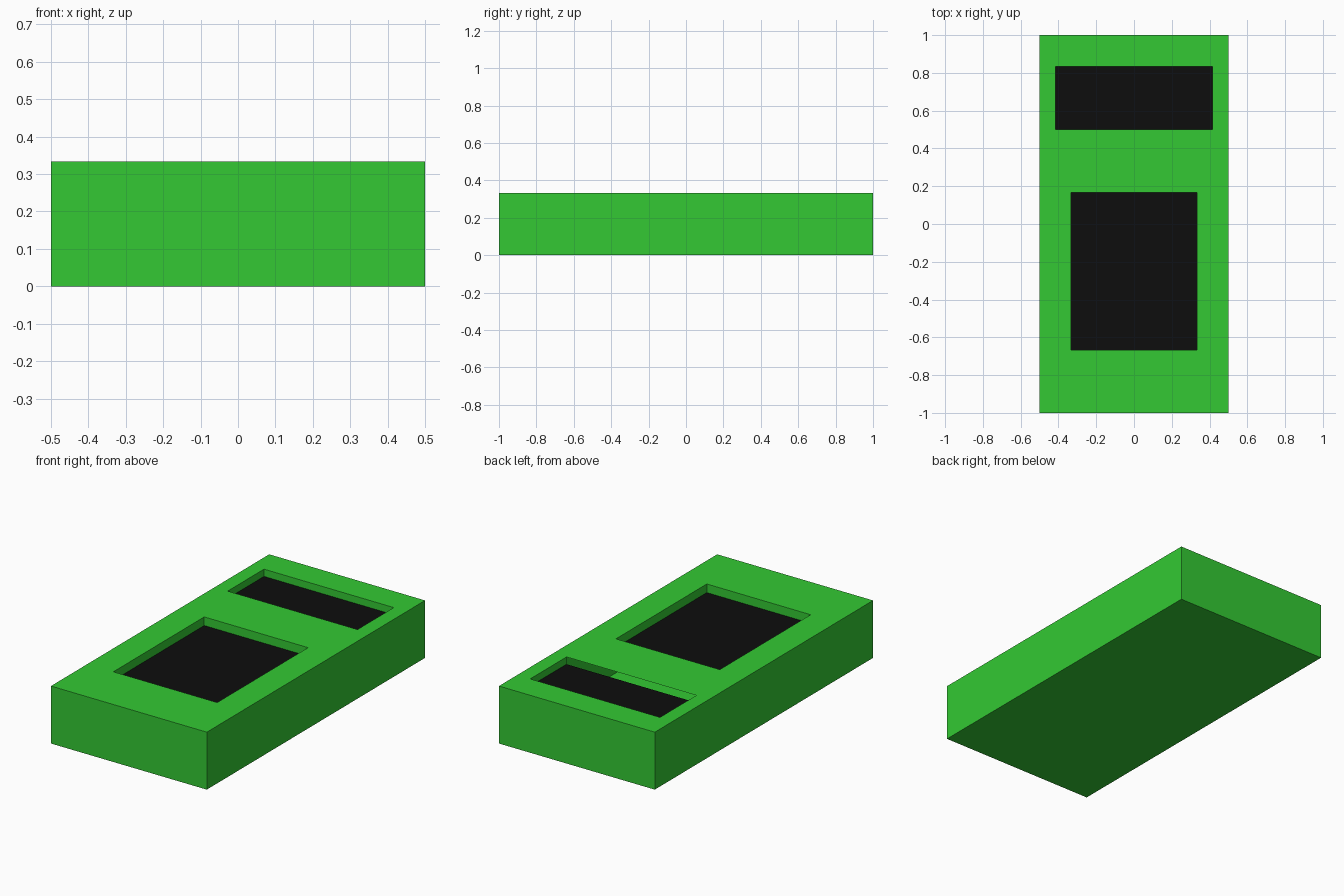
import bpy, bmesh

if "Cube" in bpy.data.objects:
    bpy.data.objects.remove(bpy.data.objects["Cube"])


def material(name, rgb):
    m = bpy.data.materials.new(name)
    m.diffuse_color = (*rgb, 1)
    m.use_nodes = True
    m.node_tree.nodes["Principled BSDF"].inputs["Base Color"].default_value = m.diffuse_color
    return m


def add_object(name, bm, mat):
    mesh = bpy.data.meshes.new(name)
    bm.to_mesh(mesh)
    bm.free()
    mesh.materials.append(mat)
    ob = bpy.data.objects.new(name, mesh)
    bpy.context.collection.objects.link(ob)
    return ob


def ring(bm, half_x, y0, y1, z):
    # counter-clockwise rectangle seen from above
    return [bm.verts.new(p) for p in ((-half_x, y0, z), (half_x, y0, z),
                                      (half_x, y1, z), (-half_x, y1, z))]


def walls(bm, low, high, inward=False, skip=()):
    for i in range(4):
        j = (i + 1) % 4
        if i in skip:
            continue
        q = [low[i], low[j], high[j], high[i]]
        bm.faces.new(q[::-1] if inward else q)


green = material("green", (0.033, 0.584, 0.033))
black = material("black", (0.004, 0.004, 0.004))

HEIGHT = 1 / 3
# name, half width, y start, y end, depth, open sides (the slot has no front wall)
POCKETS = [("screen", 1 / 3, -2 / 3, 1 / 6, 0.05, ()),
           ("upper_display", 5 / 12, 0.5, 5 / 6, 0.042, (0,))]

# Case: outer box with pocket walls
bm = bmesh.new()
base = ring(bm, 0.5, -1, 1, 0)
top = ring(bm, 0.5, -1, 1, HEIGHT)
bm.faces.new(base[::-1])
walls(bm, base, top)
rims = [top]
for name, hx, y0, y1, depth, skip in POCKETS:
    rim = ring(bm, hx, y0, y1, HEIGHT)
    floor = ring(bm, hx, y0, y1, HEIGHT - depth)
    walls(bm, floor, rim, inward=True, skip=skip)
    rims.append(rim)

# Top face with the pocket openings left out
edges = []
for r in rims:
    for i in range(4):
        pair = (r[i], r[(i + 1) % 4])
        edges.append(bm.edges.get(pair) or bm.edges.new(pair))
filled = bmesh.ops.triangle_fill(bm, edges=edges, use_beauty=True, normal=(0, 0, 1))
for f in filled["geom"]:
    if isinstance(f, bmesh.types.BMFace):
        f.normal_update()
        if f.normal.z < 0:
            f.normal_flip()
add_object("case", bm, green)

# Dark panels on the pocket floors
for name, hx, y0, y1, depth, skip in POCKETS:
    bm = bmesh.new()
    bm.faces.new(ring(bm, hx, y0, y1, HEIGHT - depth))
    add_object(name, bm, black)
